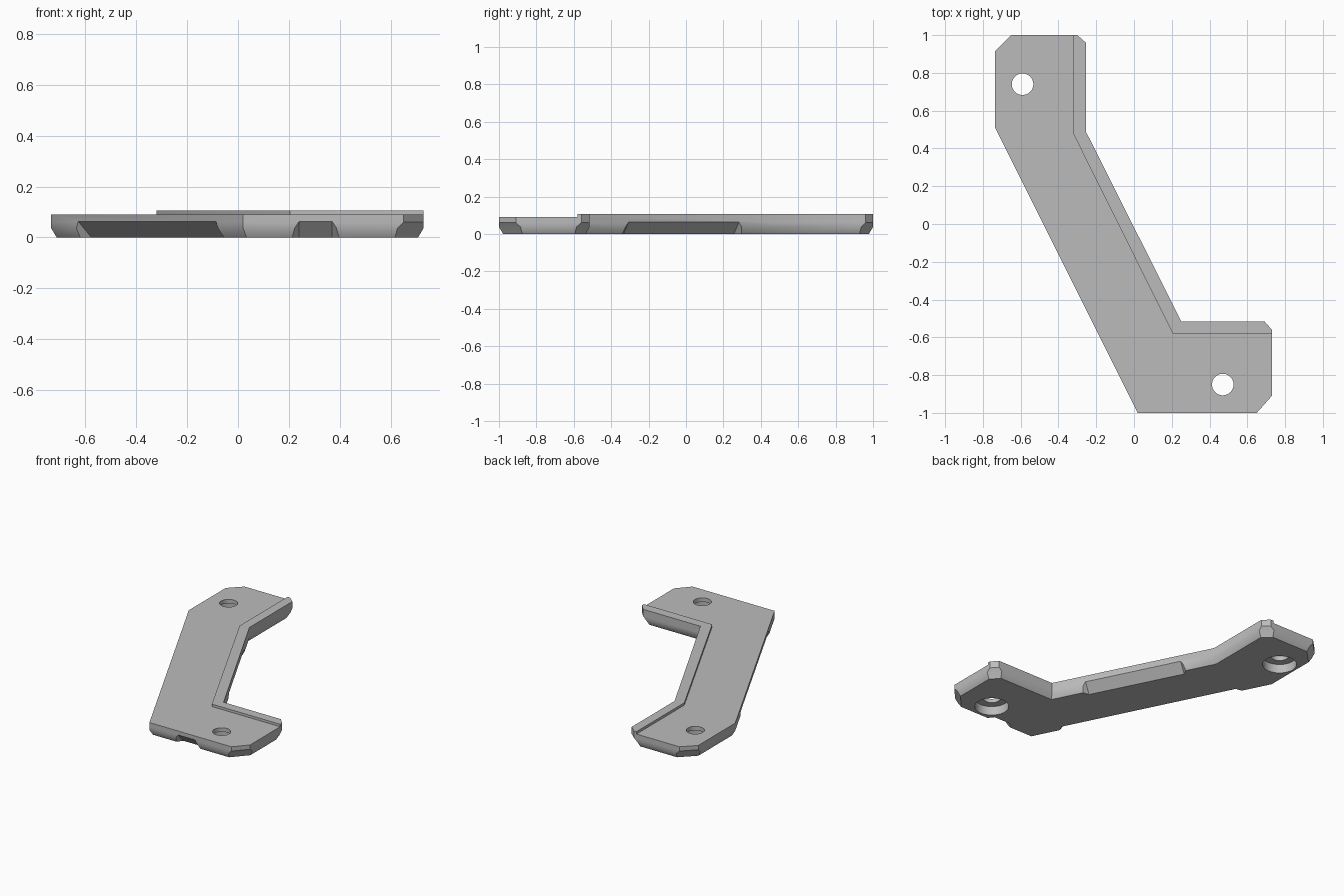
import bpy, bmesh, math
from mathutils import Vector
from mathutils.geometry import intersect_line_line_2d, intersect_line_line

cube = bpy.data.objects.get("Cube")
if cube:
    bpy.data.objects.remove(cube, do_unlink=True)

# Single grey material
grey = bpy.data.materials.new("mid_grey")
grey.use_nodes = True
colour = (0.5, 0.5, 0.5, 1)
grey.diffuse_color = colour
grey.node_tree.nodes["Principled BSDF"].inputs["Base Color"].default_value = colour

TOP, LIP_TOP = 0.09, 0.107
outline = [Vector(p) for p in (
    (0.02, -1), (0.65, -1), (0.73, -0.91), (0.73, -0.56), (0.69, -0.515),
    (0.25, -0.515), (-0.255, 0.49), (-0.255, 0.96), (-0.30, 1), (-0.65, 1),
    (-0.735, 0.915), (-0.735, 0.51))]
COUNT = len(outline)
corner_cuts = {1, 3, 7, 9}          # edges that clip the plate corners


def new_object(name, bm):
    bmesh.ops.recalc_face_normals(bm, faces=bm.faces)
    mesh = bpy.data.meshes.new(name)
    bm.to_mesh(mesh)
    bm.free()
    mesh.materials.append(grey)
    obj = bpy.data.objects.new(name, mesh)
    bpy.context.collection.objects.link(obj)
    return obj


def inward(i):
    d = (outline[(i + 1) % COUNT] - outline[i]).normalized()
    return d, Vector((-d.y, d.x))


def inset_outline(wall, cut):
    """Move every edge inward, clipped corners by their own amount."""
    result = []
    for i in range(COUNT):
        j = (i - 1) % COUNT
        (d1, n1), (d2, n2) = inward(j), inward(i)
        a = outline[i] + n1 * (cut if j in corner_cuts else wall)
        b = outline[i] + n2 * (cut if i in corner_cuts else wall)
        t = (b - a).cross(d2) / d1.cross(d2)
        result.append(a + d1 * t)
    return result


def loft(name, layers):
    """Closed solid through stacked outlines given as (height, points)."""
    bm = bmesh.new()
    rings = [[bm.verts.new((p[0], p[1], z)) for p in pts] for z, pts in layers]
    for low, high in zip(rings, rings[1:]):
        n = len(low)
        for i in range(n):
            k = (i + 1) % n
            bm.faces.new((low[i], low[k], high[k], high[i]))
    bm.faces.new(rings[0][::-1])
    bm.faces.new(rings[-1])
    return new_object(name, bm)


def cylinder(name, x, y, radius, z0, z1):
    ring = [(x + radius * math.cos(a), y + radius * math.sin(a))
            for a in (math.tau * i / 48 for i in range(48))]
    return loft(name, [(z0, ring), (z1, ring)])


def notch_cutter(edge, centre, length):
    """Ramped pocket under an edge, its ends flaring outward."""
    d, n = inward(edge)
    along, inner = d.to_3d(), n.to_3d()
    up = Vector((0, 0, 1))
    ramp = (up * 0.063 - inner * 0.058).normalized()
    out = (-inner * 0.063 - up * 0.058).normalized()
    base = Vector((*centre, 0.063))
    bm = bmesh.new()
    for depth in (0, 0.15):
        for side in (-1, 1):
            for slide in (-0.2, 0.1):
                bm.verts.new(base + along * side * (length / 2 + depth)
                             + ramp * slide + out * depth)
    bmesh.ops.convex_hull(bm, input=bm.verts)
    return new_object("notch_cutter", bm)


# Plate with softened lower rim
plate = loft("bracket_plate", [
    (0, inset_outline(0.022, 0.039)),
    (0.037, inset_outline(0, 0.017)),
    (0.06, outline),
    (TOP, outline)])

# Raised lip along the inner side
lip_path = outline[3:9] + [Vector(p) for p in
                           ((-0.32, 1), (-0.32, 0.475), (0.205, -0.58), (0.73, -0.58))]
lip = loft("raised_lip", [(TOP, lip_path), (LIP_TOP, lip_path)])

# Screw holes with wide recesses below
cutters = []
for x, y in ((-0.59, 0.74), (0.47, -0.85)):
    cutters.append(cylinder("screw_hole_cutter", x, y, 0.057, -0.1, 0.2))
    cutters.append(cylinder("recess_cutter", x, y, 0.108, -0.1, 0.062))

# Pry notches below the two long edges and the front edge
for edge, length in ((5, 0.66), (11, 1.21)):
    middle = (outline[edge] + outline[(edge + 1) % COUNT]) / 2
    cutters.append(notch_cutter(edge, middle, length))
cutters.append(notch_cutter(0, (0.305, -1), 0.13))

bpy.context.view_layer.objects.active = plate
for cutter in cutters:
    cutter.hide_render = True
    mod = plate.modifiers.new("cut", 'BOOLEAN')
    mod.operation = 'DIFFERENCE'
    mod.solver = 'EXACT'
    mod.object = cutter
    bpy.ops.object.modifier_apply(modifier=mod.name)
    bpy.data.objects.remove(cutter, do_unlink=True)

# Smooth the gentle bends only
for obj in bpy.context.view_layer.objects:
    obj.select_set(obj in (plate, lip))
bpy.ops.object.shade_smooth_by_angle(angle=math.radians(35))
